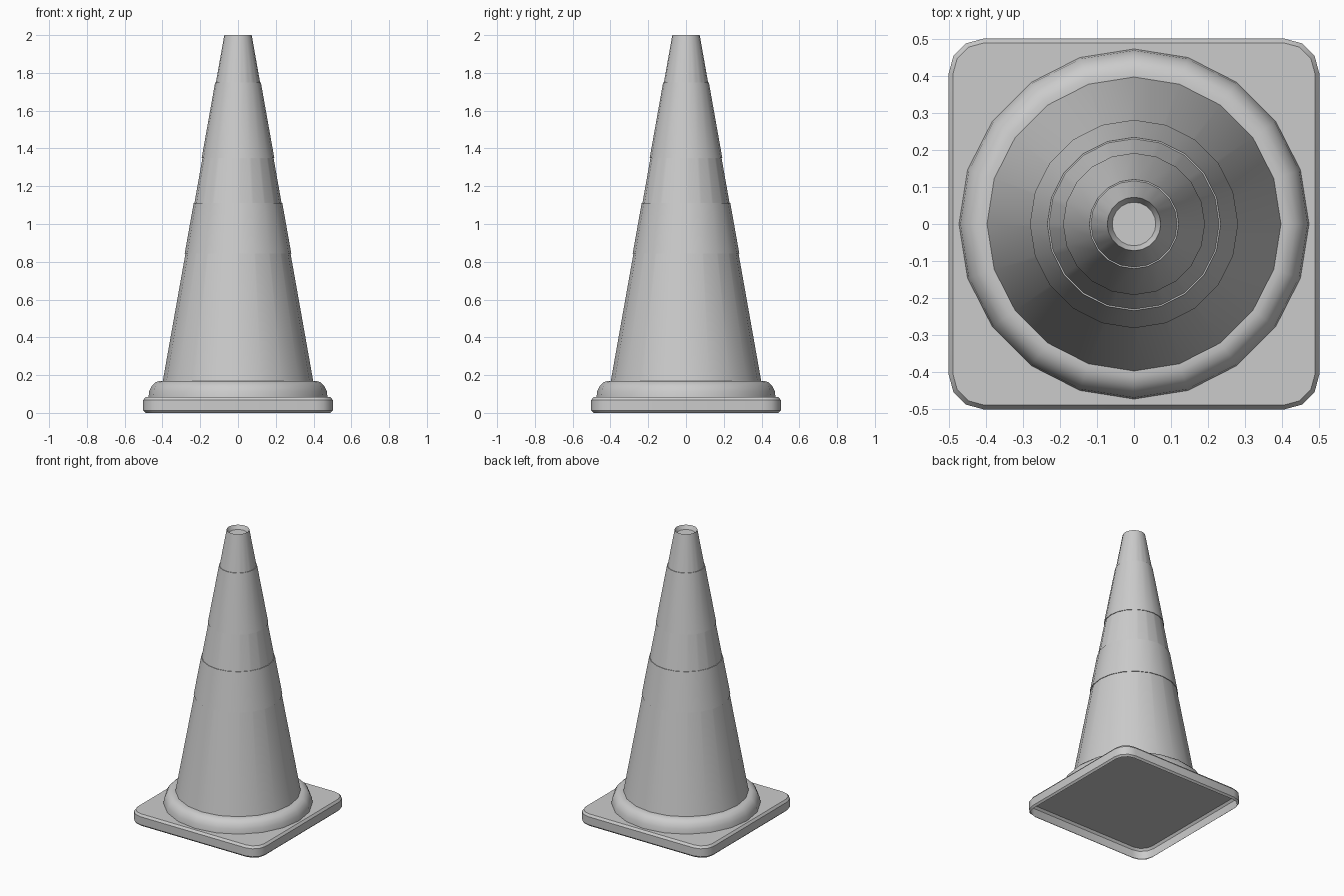
import bpy
import bmesh
import math

SIDES = 20

cube = bpy.data.objects.get("Cube")
if cube:
    bpy.data.objects.remove(cube, do_unlink=True)

grey = bpy.data.materials.new("plain grey")
grey.use_nodes = True
colour = (0.6, 0.6, 0.6, 1)
grey.diffuse_color = colour
grey.node_tree.nodes["Principled BSDF"].inputs["Base Color"].default_value = colour


def circle(radius, z):
    steps = [math.tau * i / SIDES for i in range(SIDES)]
    return [(radius * math.cos(a), radius * math.sin(a), z) for a in steps]


def rounded_square(inset, z, half=0.502, corner=0.095, segments=3):
    points = []
    centre, radius = half - corner, corner - inset
    for quarter in range(4):
        diagonal = math.radians(45 + 90 * quarter)
        cx = math.copysign(centre, math.cos(diagonal))
        cy = math.copysign(centre, math.sin(diagonal))
        for i in range(segments + 1):
            a = math.radians(90) * (quarter + i / segments)
            points.append((cx + radius * math.cos(a), cy + radius * math.sin(a), z))
    return points


def skin(name, loops, cap=False):
    """Bridge a stack of loops, optionally closing the last one."""
    bm = bmesh.new()
    rings = [[bm.verts.new(p) for p in loop] for loop in loops]
    for low, high in zip(rings, rings[1:]):
        n = len(low)
        for i in range(n):
            j = (i + 1) % n
            bm.faces.new((low[i], low[j], high[j], high[i]))
    if cap:
        bm.faces.new(rings[-1])
    mesh = bpy.data.meshes.new(name)
    bm.to_mesh(mesh)
    bm.free()
    mesh.materials.append(grey)
    obj = bpy.data.objects.new(name, mesh)
    bpy.context.collection.objects.link(obj)
    bpy.ops.object.select_all(action="DESELECT")
    obj.select_set(True)
    bpy.context.view_layer.objects.active = obj
    bpy.ops.object.shade_smooth_by_angle(angle=math.radians(32))
    return obj


def cone_radius(z):
    return 0.398 + (0.0725 - 0.398) * (z - 0.17) / (2 - 0.17)


# Square foot, a shell open underneath
foot_profile = [(0.012, 0), (0, 0.012), (0, 0.068), (0.012, 0.083)]
skin("base_plate", [rounded_square(*p) for p in foot_profile], cap=True)

# Rounded collar around the foot of the cone
collar_profile = [(0.474, 0.083), (0.47, 0.115), (0.457, 0.143),
                  (0.438, 0.162), (0.415, 0.17), (0.395, 0.17)]
skin("collar", [circle(*p) for p in collar_profile])

# Tapered body with a shallow recess in the tip
body_profile = [(cone_radius(0.17), 0.17), (cone_radius(2), 2), (0.059, 1.972)]
skin("cone_body", [circle(*p) for p in body_profile], cap=True)

# Two raised sleeves
for name, bottom, top in (("lower_band", 0.845, 1.11), ("upper_band", 1.35, 1.75)):
    low, high = cone_radius(bottom), cone_radius(top)
    band_profile = [(low - 0.002, bottom), (low + 0.004, bottom),
                    (high + 0.004, top), (high - 0.002, top)]
    skin(name, [circle(*p) for p in band_profile])
